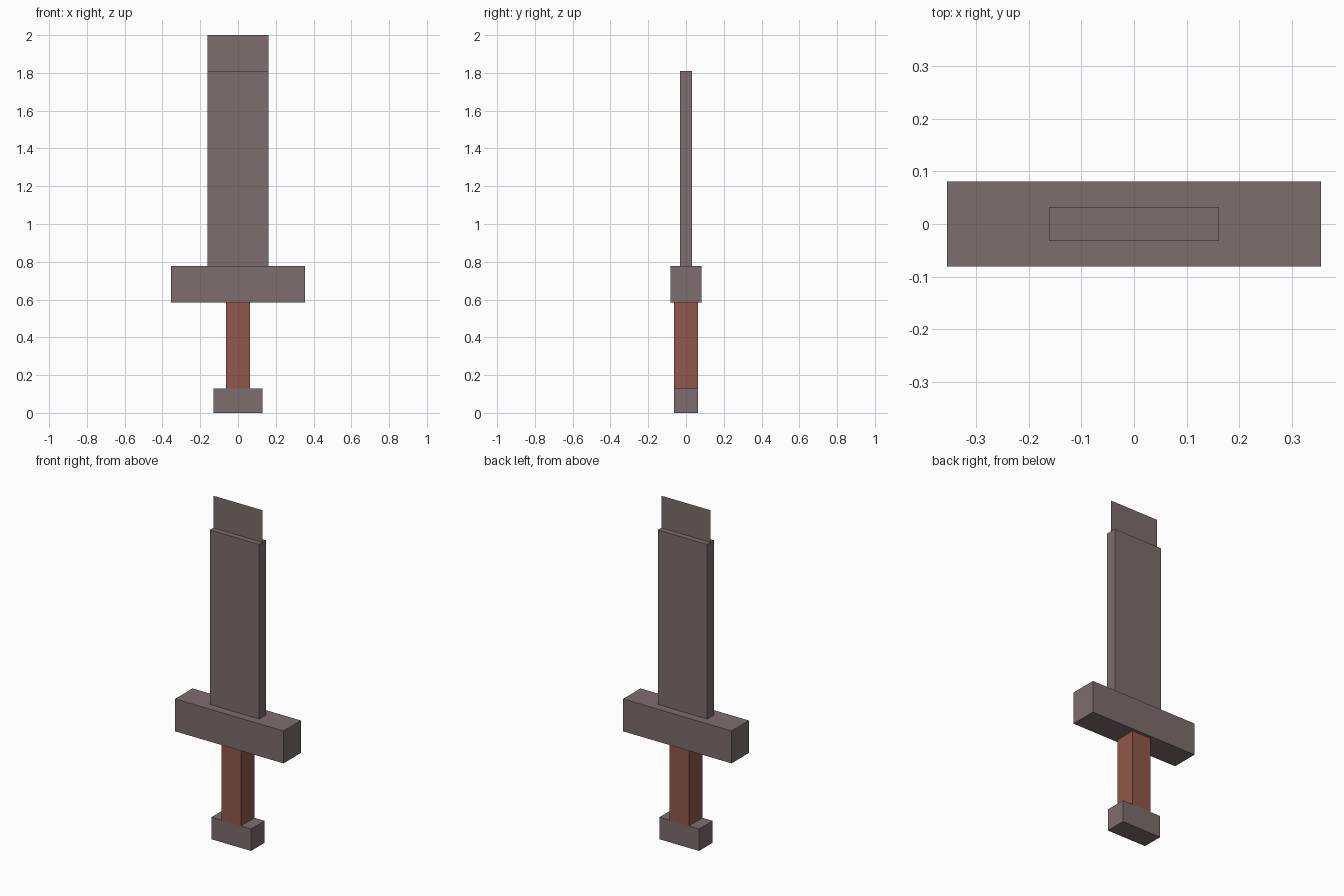
import bpy
import bmesh
from mathutils import Matrix, Vector

cube = bpy.data.objects.get("Cube")
if cube:
    bpy.data.objects.remove(cube, do_unlink=True)


def make_material(name, color):
    mat = bpy.data.materials.new(name)
    mat.use_nodes = True
    mat.diffuse_color = color
    bsdf = next(n for n in mat.node_tree.nodes if n.type == "BSDF_PRINCIPLED")
    bsdf.inputs["Base Color"].default_value = color
    return mat


def add_object(name, bm, mat):
    mesh = bpy.data.meshes.new(name)
    bm.to_mesh(mesh)
    bm.free()
    mesh.materials.append(mat)
    obj = bpy.data.objects.new(name, mesh)
    bpy.context.collection.objects.link(obj)
    return obj


def add_box(name, width, depth, bottom, top, mat):
    """Box centred on the vertical axis between two heights."""
    bm = bmesh.new()
    place = Matrix.Translation((0, 0, (bottom + top) / 2))
    size = Matrix.Diagonal((width, depth, top - bottom, 1))
    bmesh.ops.create_cube(bm, size=1, matrix=place @ size)
    return add_object(name, bm, mat)


steel = make_material("grey steel", (0.205, 0.153, 0.153, 1))
leather = make_material("brown leather", (0.283, 0.098, 0.065, 1))

# Handle, from the bottom up
add_box("pommel", 0.26, 0.126, 0.0, 0.13, steel)
add_box("grip", 0.126, 0.126, 0.13, 0.585, leather)
add_box("crossguard", 0.71, 0.162, 0.585, 0.777, steel)

# Blade slab
add_box("blade", 0.322, 0.064, 0.777, 1.81, steel)

# Paper-thin tip standing on the middle of the blade
bm = bmesh.new()
corners = [(-0.161, 1.81), (0.161, 1.81), (0.161, 2.0), (-0.161, 2.0)]
bm.faces.new([bm.verts.new(Vector((x, 0, z))) for x, z in corners])
add_object("blade_tip", bm, steel)
